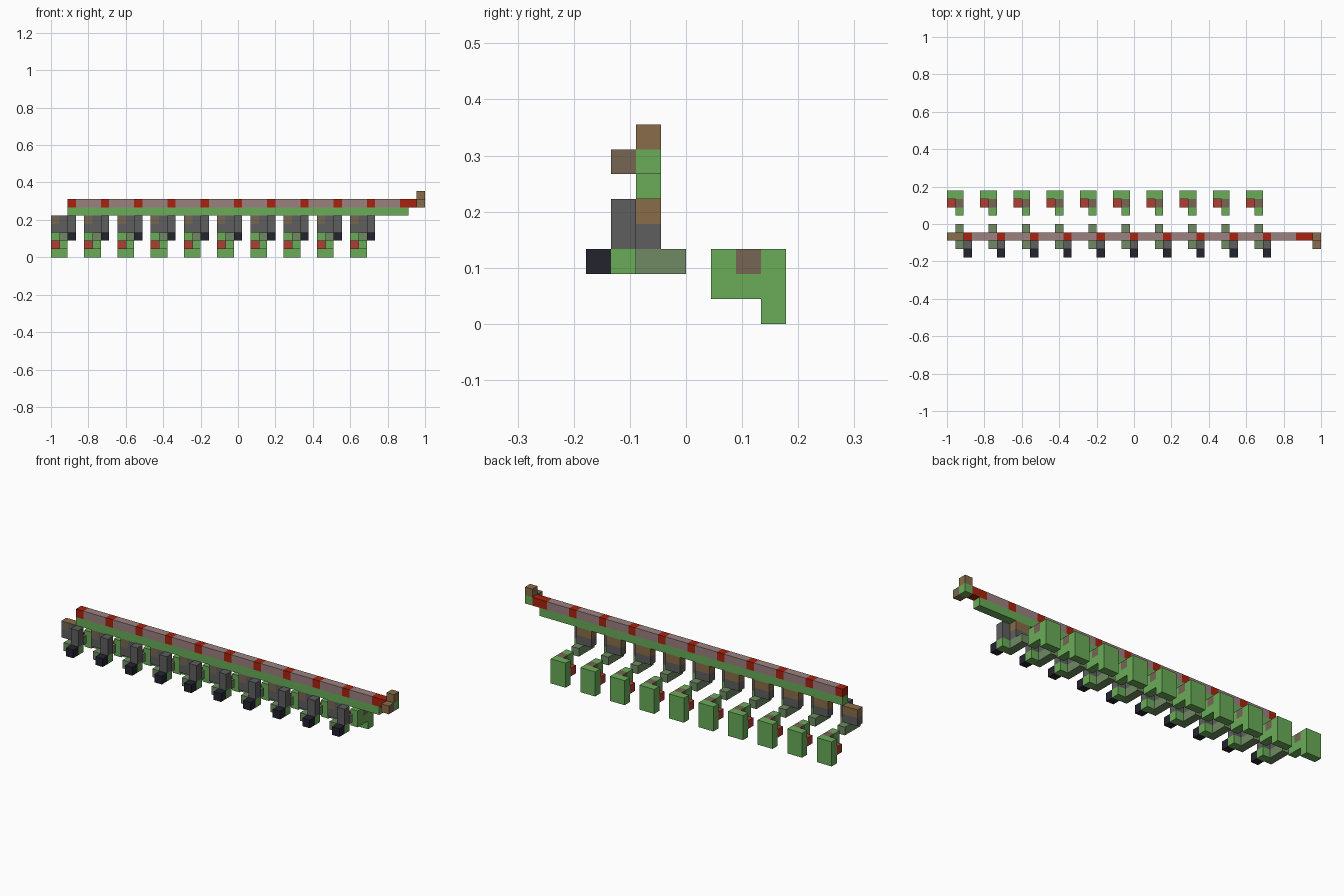
import bpy
import bmesh
from mathutils import Matrix, Vector

cube = bpy.data.objects.get("Cube")
if cube:
    bpy.data.objects.remove(cube)

U = 2 / 45                      # one block
ORIGIN = Vector((-1, -4 * U, 0))


def linear(c):
    c /= 255
    return c / 12.92 if c <= 0.04045 else ((c + 0.055) / 1.055) ** 2.4


def material(name, *rgb):
    m = bpy.data.materials.new(name)
    m.use_nodes = True
    colour = [linear(c) for c in rgb] + [1]
    m.diffuse_color = colour
    m.node_tree.nodes["Principled BSDF"].inputs["Base Color"].default_value = colour
    return m


GREEN = material("leaf green", 106, 172, 88)
SAGE = material("sage green", 110, 138, 98)
GREY = material("dark grey", 94, 94, 95)
BROWN = material("wood brown", 137, 108, 72)
TAUPE = material("taupe", 118, 102, 84)
BLACK = material("blue black", 35, 35, 47)
MAUVE = material("mauve", 156, 128, 128)
RED = material("deep red", 168, 34, 14)
ROSE = material("rose red", 176, 62, 52)


def block(name, low, size, mat, side=None, side_mat=None):
    """Box on the block grid; faces turned towards side get side_mat."""
    low, size = Vector(low), Vector(size)
    bm = bmesh.new()
    place = Matrix.Translation(ORIGIN + (low + size / 2) * U)
    bmesh.ops.create_cube(bm, size=1, matrix=place @ Matrix.Diagonal((*(size * U), 1)))
    bm.normal_update()
    if side:
        for f in bm.faces:
            f.material_index = int(f.normal.dot(Vector(side)) > 0.9)
    me = bpy.data.meshes.new(name)
    bm.to_mesh(me)
    bm.free()
    me.materials.append(mat)
    if side_mat:
        me.materials.append(side_mat)
    ob = bpy.data.objects.new(name, me)
    bpy.context.collection.objects.link(ob)


FRONT, RIGHT = (0, -1, 0), (1, 0, 0)

# Ten repeated units along the rail
for n in range(10):
    x = 4 * n
    # Front bracket under the rail
    block("bracket_base", (x, 2, 3), (2, 1, 1), GREY)
    block("bracket_end", (x, 2, 4), (1, 1, 1), BROWN, FRONT, TAUPE)
    block("bracket_top", (x + 1, 2, 4), (1, 1, 1), BROWN, FRONT, GREY)
    block("bracket_post", (x + 2, 1, 3), (1, 1, 2), GREY)
    block("foot_bar", (x + 1, 1, 2), (1, 3, 1), SAGE)
    block("foot_side", (x + 2, 1, 2), (1, 1, 1), GREEN)
    block("foot_tip", (x + 2, 0, 2), (1, 1, 1), BLACK)
    # Separate rear piece
    block("rear_panel", (x, 7, 0), (2, 1, 3), GREEN)
    block("rear_arm_lower", (x + 1, 6, 1), (1, 1, 1), GREEN)
    block("rear_arm_spot", (x + 1, 6, 2), (1, 1, 1), TAUPE)
    block("rear_arm_end", (x + 1, 5, 1), (1, 1, 2), GREEN)
    block("rear_stud", (x, 6, 1), (1, 1, 1), ROSE)
    # Banded upper rail
    block("rail_band", (x + 2, 2, 6), (1, 1, 1), RED)
    block("rail_section", (x + 3, 2, 6), (3, 1, 1), MAUVE)

# Lower rail and the tip
block("lower_rail", (2, 2, 5), (41, 1, 1), GREEN)
block("rail_end_band", (42, 2, 6), (2, 1, 1), RED)
block("tip_base", (44, 2, 6), (1, 1, 1), GREEN)
block("tip_front", (44, 1, 6), (1, 1, 1), BROWN, RIGHT, TAUPE)
block("tip_top", (44, 2, 7), (1, 1, 1), BROWN)
